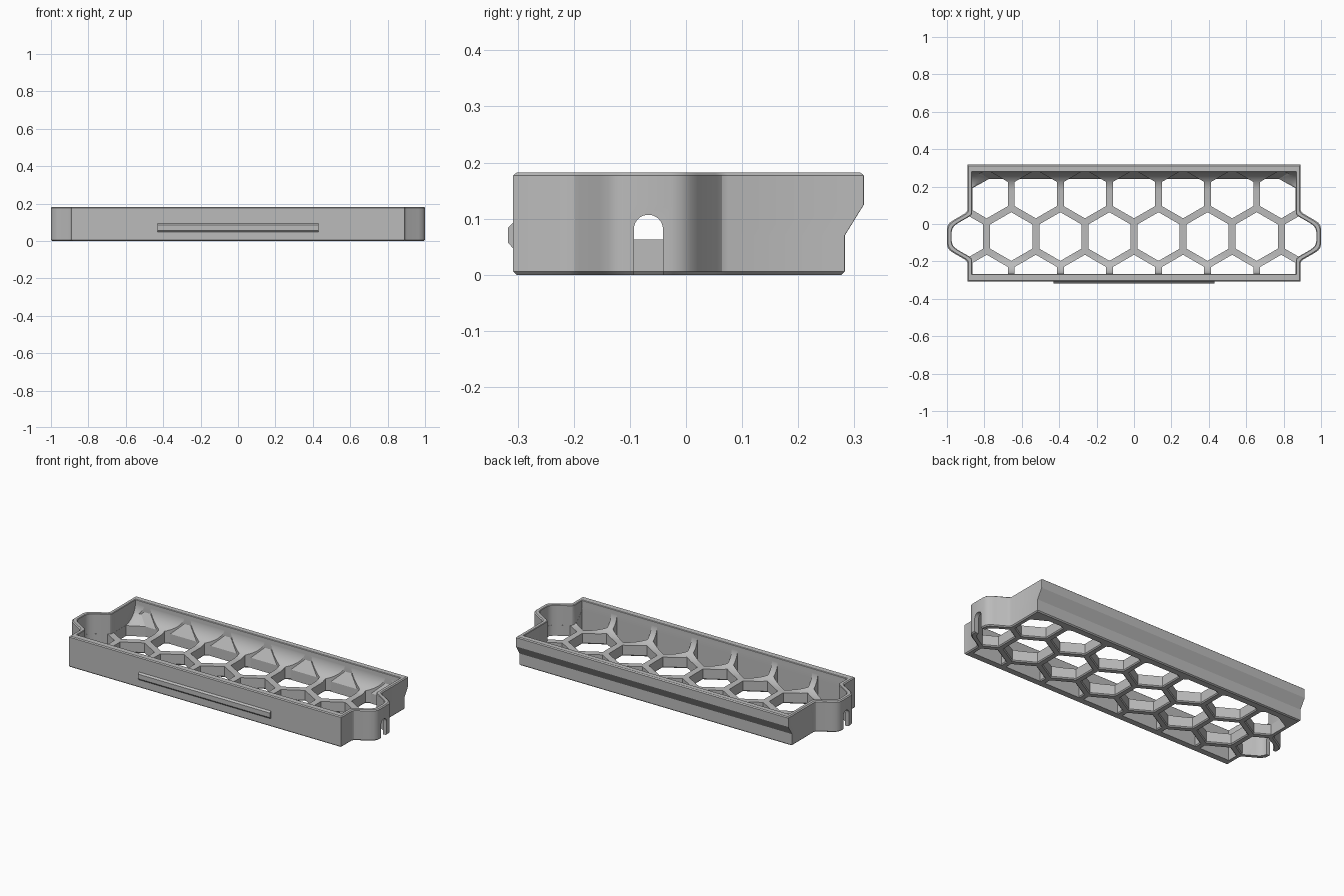
import bpy, bmesh, math

cube = bpy.data.objects.get("Cube")
if cube:
    bpy.data.objects.remove(cube, do_unlink=True)

grey = bpy.data.materials.new("plain grey")
grey.use_nodes = True
grey.diffuse_color = (0.5, 0.5, 0.5, 1)
grey.node_tree.nodes["Principled BSDF"].inputs["Base Color"].default_value = (0.5, 0.5, 0.5, 1)

MID = -0.067            # centre line of the ears and middle holes
FRONT, BACK = -0.308, 0.317
LOW_BACK = 0.283        # back face below the overhang
IN_FRONT, IN_BACK = -0.267, 0.279
WALL = 0.025
FLOOR = 0.063
PITCH = 0.2625
EAR = [(0.89, 0.142), (0.895, 0.131), (0.906, 0.122),
       (0.965, 0.088), (0.985, 0.074), (0.996, 0.059), (1.0, 0.042)]


def finish(bm, name):
    bmesh.ops.recalc_face_normals(bm, faces=bm.faces)
    mesh = bpy.data.meshes.new(name)
    bm.to_mesh(mesh)
    bm.free()
    mesh.materials.append(grey)
    obj = bpy.data.objects.new(name, mesh)
    bpy.context.scene.collection.objects.link(obj)
    return obj


def outline(inset, front, back, corner=0.001):
    """Plan of the tray with an ear on each end and clipped back corners."""
    ear = [(x - inset, d - 0.6 * inset) for x, d in EAR]
    end = 0.89 - inset
    side = [(x, MID - d) for x, d in ear] + [(x, MID + d) for x, d in reversed(ear)]
    side = [(end, front)] + side + [(end, back - 0.55 * corner), (end - corner, back)]
    return side + [(-x, y) for x, y in reversed(side)]


def skin(bm, rings):
    """Close a stack of point rings into a solid."""
    rings = [[bm.verts.new(p) for p in ring] for ring in rings]
    n = len(rings[0])
    for low, high in zip(rings, rings[1:]):
        for k in range(n):
            j = (k + 1) % n
            bm.faces.new((low[k], low[j], high[j], high[k]))
    bm.faces.new(rings[0][::-1])
    bm.faces.new(rings[-1])


def loft(name, levels):
    """Stack plans given as (z, inset, front, back, optional corner)."""
    bm = bmesh.new()
    skin(bm, [[(x, y, z) for x, y in outline(*plan)] for z, *plan in levels])
    return finish(bm, name)


def prism(name, profile, x0, x1):
    """Run a y-z profile from x0 to x1."""
    bm = bmesh.new()
    skin(bm, [[(x, y, z) for y, z in profile] for x in (x0, x1)])
    return finish(bm, name)


def boolean(target, cutter, operation):
    mod = target.modifiers.new(operation.lower(), 'BOOLEAN')
    mod.operation, mod.solver, mod.object = operation, 'EXACT', cutter
    bpy.context.view_layer.objects.active = target
    bpy.ops.object.modifier_apply(modifier=mod.name)
    bpy.data.objects.remove(cutter, do_unlink=True)


# Tray body with chamfered edges and the overhanging back lip
c = 0.006
tray = loft("tray", [
    (0, c, FRONT + c, LOW_BACK - c), (c, 0, FRONT, LOW_BACK),
    (0.07, 0, FRONT, LOW_BACK), (0.125, 0, FRONT, BACK),
    (0.177, 0, FRONT, BACK), (0.182, c, FRONT + c, BACK - c)])

# Inner space with a slightly eased rim
boolean(tray, loft("cavity_cutter", [
    (FLOOR, WALL, IN_FRONT, IN_BACK), (0.179, WALL, IN_FRONT, IN_BACK),
    (0.187, WALL - 0.008, IN_FRONT - 0.008, IN_BACK + 0.008)]), 'DIFFERENCE')

# Large concave fillets sweeping from the floor up the front and back walls
R = 0.1
for wall, inward in ((IN_FRONT, 1), (IN_BACK, -1)):
    buried = wall - inward * 0.003
    profile = [(buried, FLOOR + R), (buried, FLOOR - 0.01), (wall + inward * R, FLOOR - 0.01)]
    for k in range(13):
        a = math.pi / 2 * k / 12
        profile.append((wall + inward * R * (1 - math.sin(a)), FLOOR + R * (1 - math.cos(a))))
    boolean(tray, prism("fillet", profile, -0.872, 0.872), 'UNION')

# Honeycomb holes, flared at the underside and cut up through the fillets
bm = bmesh.new()
r = 0.13
for row in (-1, 0, 1):
    shift = 0.5 if row == 0 else 0
    for col in range(-4, 4 if row == 0 else 5):
        cx = (col + shift) * PITCH
        cy = MID + row * PITCH * math.sqrt(0.75)
        skin(bm, [[(cx + rad * math.sin(math.pi / 3 * k),
                    cy + rad * math.cos(math.pi / 3 * k), z) for k in range(6)]
                  for z, rad in ((-0.01, r + 0.016), (c, r), (0.2, r))])
holes = finish(bm, "hole_cutter")
side, near, far = WALL + 0.0005, IN_FRONT + 0.0005, IN_BACK - 0.0005
boolean(holes, loft("hole_limit", [
    (-0.05, side, near, 0.241, 0.09), (0.06, side, near, 0.241, 0.09),
    (0.122, side, near, far, 0.03), (0.175, side, near, far)]), 'INTERSECT')
boolean(tray, holes, 'DIFFERENCE')

# Arched slot through each ear
half = 0.026
arch = [(MID - half, -0.05), (MID + half, -0.05)]
for k in range(17):
    a = math.pi * k / 16
    arch.append((MID + half * math.cos(a), 0.081 + half * math.sin(a)))
for s in (-1, 1):
    boolean(tray, prism("slot_cutter", arch, s * 0.96, s * 1.05), 'DIFFERENCE')

# Bevelled catch rib on the front
prism("front_catch_rib", [
    (FRONT + 0.004, 0.045), (FRONT, 0.047), (-0.317, 0.057),
    (-0.317, 0.084), (FRONT, 0.093), (FRONT + 0.004, 0.095)], -0.43, 0.43)

# Smooth the curves, keep the edges sharp
bpy.ops.object.select_all(action='DESELECT')
tray.select_set(True)
bpy.context.view_layer.objects.active = tray
bpy.ops.object.shade_smooth_by_angle(angle=math.radians(25))
